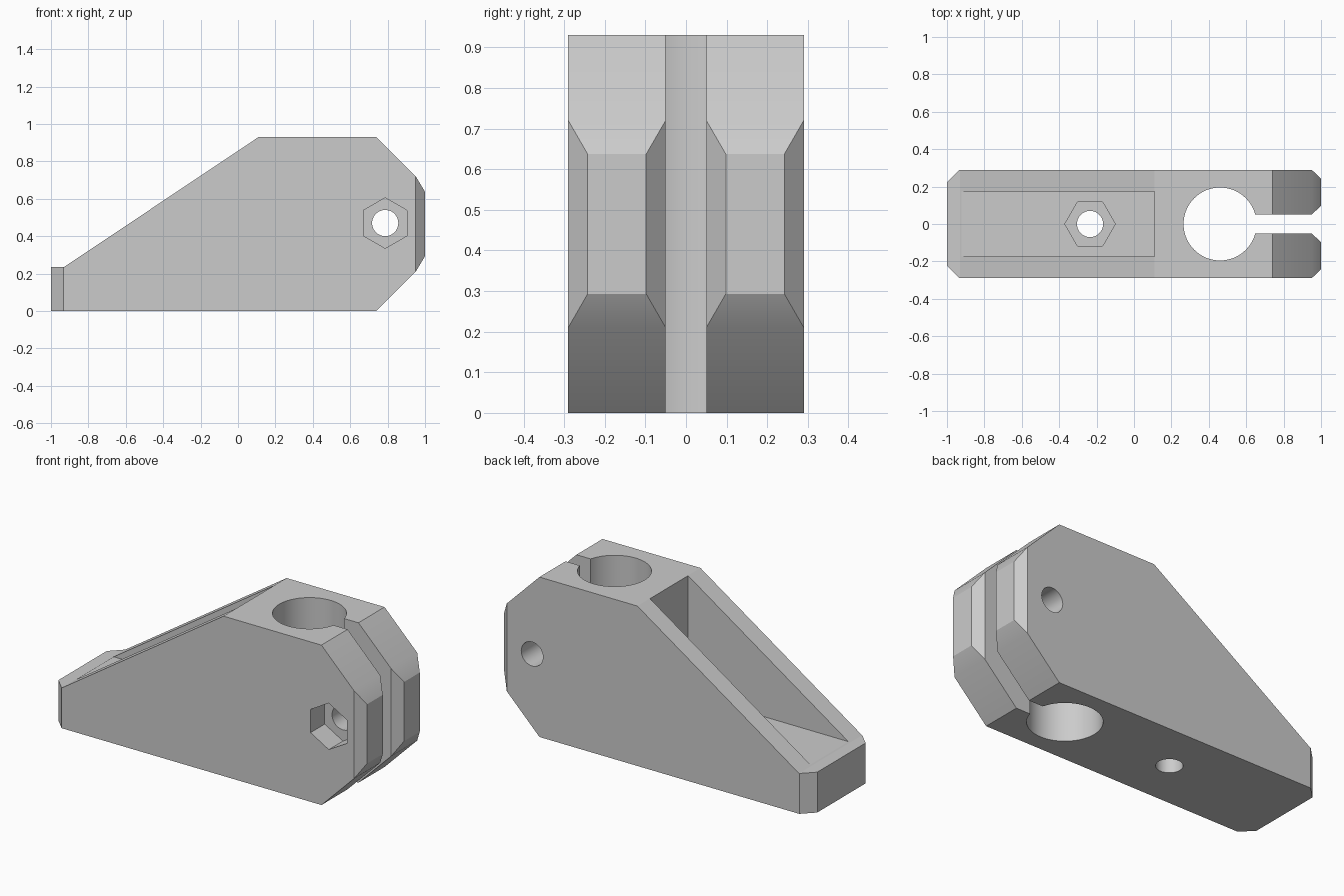
import bpy, bmesh, math
from mathutils import Vector, Matrix

cube = bpy.data.objects.get("Cube")
if cube:
    bpy.data.objects.remove(cube, do_unlink=True)

HALF = 0.29       # half width of the bracket
FLOOR = 0.24      # height of the pocket floor

grey = bpy.data.materials.new("plain grey")
grey.use_nodes = True
grey.diffuse_color = (0.6, 0.6, 0.6, 1)
grey.node_tree.nodes["Principled BSDF"].inputs["Base Color"].default_value = (0.6, 0.6, 0.6, 1)


def finish(name, bm):
    bmesh.ops.recalc_face_normals(bm, faces=bm.faces)
    mesh = bpy.data.meshes.new(name)
    bm.to_mesh(mesh)
    bm.free()
    mesh.materials.append(grey)
    obj = bpy.data.objects.new(name, mesh)
    bpy.context.collection.objects.link(obj)
    return obj


def box(name, low, high):
    low, high = Vector(low), Vector(high)
    bm = bmesh.new()
    bmesh.ops.create_cube(bm, size=1)
    bmesh.ops.scale(bm, vec=high - low, verts=bm.verts)
    bmesh.ops.translate(bm, vec=(low + high) / 2, verts=bm.verts)
    return finish(name, bm)


def rod(name, start, end, radius, sides=48, turn=0.0):
    start, end = Vector(start), Vector(end)
    axis = end - start
    tilt = Vector((0, 0, 1)).rotation_difference(axis).to_matrix().to_4x4()
    place = Matrix.Translation((start + end) / 2) @ tilt @ Matrix.Rotation(turn, 4, "Z")
    bm = bmesh.new()
    bmesh.ops.create_cone(bm, cap_ends=True, segments=sides, radius1=radius,
                          radius2=radius, depth=axis.length, matrix=place)
    return finish(name, bm)


# Side profile extruded across the width
profile = [(-1, 0), (0.74, 0), (0.95, 0.21), (0.95, 0.72),
           (0.74, 0.93), (0.11, 0.93), (-0.93, 0.235), (-1, 0.235)]
bm = bmesh.new()
side = bm.faces.new([bm.verts.new((x, -HALF, z)) for x, z in profile])
wall = bmesh.ops.extrude_face_region(bm, geom=[side])["geom"]
bmesh.ops.translate(bm, vec=(0, 2 * HALF, 0),
                    verts=[v for v in wall if isinstance(v, bmesh.types.BMVert)])

# Chamfered corners of the low end
for s in (-1, 1):
    bmesh.ops.bisect_plane(bm, geom=bm.verts[:] + bm.edges[:] + bm.faces[:],
                           plane_co=(-0.932, s * HALF, 0), plane_no=(-1, s, 0),
                           clear_outer=True)
    bmesh.ops.holes_fill(bm, edges=[e for e in bm.edges if e.is_boundary], sides=0)
body = finish("clamp_bracket", bm)


def cut(cutter):
    mod = body.modifiers.new("cut", "BOOLEAN")
    mod.operation = "DIFFERENCE"
    mod.solver = "EXACT"
    mod.object = cutter
    bpy.context.view_layer.objects.active = body
    bpy.ops.object.modifier_apply(modifier=mod.name)
    bpy.data.objects.remove(cutter, do_unlink=True)


# Clamp slot
cut(box("slot_cutter", (0.46, -0.05, -0.2), (1.2, 0.05, 1.2)))

# Tapered tips of the two clamp jaws
bm = bmesh.new()
bm.from_mesh(body.data)
ends = [f for f in bm.faces if f.normal.x > 0.99 and f.calc_center_median().x > 0.94]
for tip in bmesh.ops.extrude_discrete_faces(bm, faces=ends)["faces"]:
    mid = tip.calc_center_median()
    for v in tip.verts:
        v.co.x = 1.0
        v.co.y += 0.048 * (1 if v.co.y < mid.y else -1)
        v.co.z += 0.083 * (1 if v.co.z < mid.z else -1)
bm.to_mesh(body.data)
bm.free()

# Pocket, round bore, bolt holes and hexagonal nut recesses
cut(box("pocket_cutter", (-0.96, -0.175, FLOOR), (0.109, 0.175, 1.2)))
cut(rod("bore_cutter", (0.46, 0, -0.2), (0.46, 0, 1.2), 0.195, 64))
cut(rod("base_hole_cutter", (-0.235, 0, -0.2), (-0.235, 0, 0.5), 0.07))
cut(rod("base_nut_cutter", (-0.235, 0, FLOOR - 0.13), (-0.235, 0, 0.5), 0.135, 6, math.pi / 2))
cut(rod("jaw_hole_cutter", (0.787, -0.5, 0.47), (0.787, 0.5, 0.47), 0.07))
cut(rod("jaw_nut_cutter", (0.787, -0.5, 0.47), (0.787, 0.13 - HALF, 0.47), 0.135, 6))

# Turn nothing else, only smooth the round walls
for o in bpy.context.selected_objects:
    o.select_set(False)
body.select_set(True)
bpy.context.view_layer.objects.active = body
bpy.ops.object.shade_smooth_by_angle(angle=math.radians(30))
